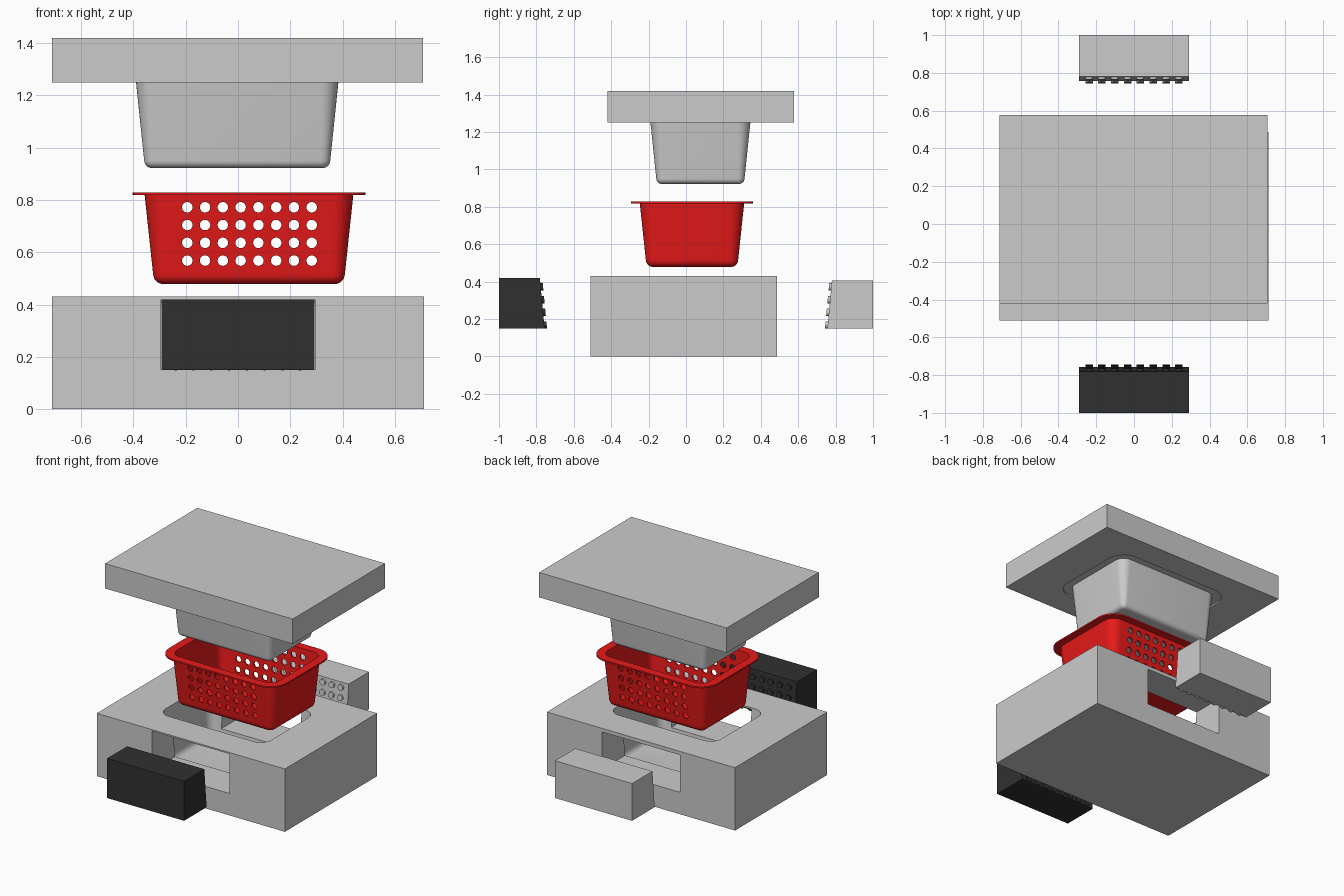
import bpy, bmesh
from math import pi, sin, cos
from mathutils import Matrix

if "Cube" in bpy.data.objects:
    bpy.data.objects.remove(bpy.data.objects["Cube"])

W, D, R, H = 0.80, 0.56, 0.08, 0.35      # basket body width, depth, corner radius, height
T, DRAFT, RIM = 0.012, 0.033, 0.046      # wall, taper per side, flange width
PITCH, HOLE_R = 0.068, 0.02


def material(name, rgb):
    m = bpy.data.materials.new(name)
    m.diffuse_color = (*rgb, 1)
    m.use_nodes = True
    m.node_tree.nodes["Principled BSDF"].inputs["Base Color"].default_value = m.diffuse_color
    return m


def finish(name, bm, loc=(0, 0, 0), mat=None):
    bmesh.ops.recalc_face_normals(bm, faces=bm.faces[:])
    me = bpy.data.meshes.new(name)
    bm.to_mesh(me)
    bm.free()
    ob = bpy.data.objects.new(name, me)
    bpy.context.collection.objects.link(ob)
    ob.location = loc
    if mat:
        me.materials.append(mat)
    return ob


def activate(ob):
    bpy.ops.object.select_all(action='DESELECT')
    ob.select_set(True)
    bpy.context.view_layer.objects.active = ob


def boolean(ob, tool, op='DIFFERENCE'):
    bpy.context.view_layer.update()
    activate(ob)
    mod = ob.modifiers.new("cut", 'BOOLEAN')
    mod.operation, mod.object, mod.solver = op, tool, 'EXACT'
    bpy.ops.object.modifier_apply(modifier=mod.name)
    bpy.data.objects.remove(tool)


def smooth(ob):
    activate(ob)
    bpy.ops.object.shade_smooth_by_angle(angle=pi / 6)


def ring(inset, z, n=8):
    """Rounded rectangle offset inwards from the basket's top outline."""
    r = max(R - inset, 0.004)
    x, y = W / 2 - inset - r, D / 2 - inset - r
    pts = []
    for q, (sx, sy) in enumerate([(1, 1), (-1, 1), (-1, -1), (1, -1)]):
        for i in range(n + 1):
            a = (q + i / n) * pi / 2
            pts.append((sx * x + r * cos(a), sy * y + r * sin(a), z))
    return pts


def tub(inset, floor, f, n=6):
    """Tapered tub wall with a filleted bottom, listed bottom to top."""
    low = inset + DRAFT * (H - floor) / H
    prof = [(low + f * (1 - sin(a)), floor + f * (1 - cos(a)))
            for a in [i / n * pi / 2 for i in range(n + 1)]]
    return prof + [(inset, H)]


def loft(name, profile, loc, mat=None):
    bm = bmesh.new()
    loops = [[bm.verts.new(p) for p in ring(*s)] for s in profile]
    k = len(loops[0])
    for a, b in zip(loops, loops[1:]):
        for i in range(k):
            j = (i + 1) % k
            bm.faces.new((a[i], a[j], b[j], b[i]))
    bm.faces.new(loops[0])
    bm.faces.new(loops[-1])
    return finish(name, bm, loc, mat)


def box(name, x0, x1, y0, y1, z0, z1):
    bm = bmesh.new()
    bmesh.ops.create_cube(bm, size=1, matrix=Matrix.Translation(
        ((x0 + x1) / 2, (y0 + y1) / 2, (z0 + z1) / 2))
        @ Matrix.Diagonal((x1 - x0, y1 - y0, z1 - z0, 1)))
    return finish(name, bm)


def pegs(bm, y, length, z0):
    """8 x 4 grid of cylinders along y."""
    for c in range(8):
        for r in range(4):
            bmesh.ops.create_cone(
                bm, cap_ends=True, segments=24, radius1=HOLE_R, radius2=HOLE_R, depth=length,
                matrix=Matrix.Translation(((c - 3.5) * PITCH, y, z0 + r * PITCH))
                @ Matrix.Rotation(pi / 2, 4, 'X'))


red = material("red_plastic", (0.8, 0.01, 0.01))
black = material("black_steel", (0.03, 0.03, 0.03))
outer, inner = tub(0, 0, 0.04), tub(T, T, 0.03)

# Basket with flange and perforated long sides
outer[-1] = (0.001, H - 0.01)
basket = loft("basket", outer + [(-RIM, H - 0.01), (-RIM, H)] + inner[::-1],
              (0.042, 0.032, 0.478), red)
bm = bmesh.new()
pegs(bm, 0, 1, 0.09)
boolean(basket, finish("hole_cutter", bm, (0.044, 0.032, 0.478)))
smooth(basket)

# Upper mould plate with flange recess and core
plate = box("upper_mould", -0.712, 0.708, -0.42, 0.577, 1.25, 1.42)
centre = (-0.003, 0.077, 0.91)
boolean(plate, loft("recess_cutter", [(-RIM, H - 0.03), (-RIM, H)], centre))
boolean(plate, loft("core", inner + [(T, H + 0.03)], centre), 'UNION')
smooth(plate)

# Lower mould block with cavity and side slots
base = box("lower_mould", -0.712, 0.712, -0.51, 0.487, 0, 0.43)
boolean(base, loft("cavity_cutter", tub(0, 0, 0.04) + [(0, H + 0.05)], (0, -0.011, 0.08)))
boolean(base, box("front_slot_cutter", -0.294, 0.294, -0.6, -0.15, 0.15, 0.42))
boolean(base, box("back_slot_cutter", -0.294, 0.294, 0.15, 0.6, 0.15, 0.405))
smooth(base)


def slider(name, side, top, mat=None):
    """Side block with a sloped inner face carrying the hole pins."""
    bm = bmesh.new()
    slope, face, low = DRAFT / H, 0.756, 0.15
    pegs(bm, face, 0.026, 0.168)
    for v in bm.verts:                       # pin ends follow the slope
        v.co.y += slope * (v.co.z - low)
    prof = [(1, low), (face, low), (face + slope * (top - low), top), (1, top)]
    ends = [[bm.verts.new((x, y, z)) for y, z in prof] for x in (-0.292, 0.292)]
    for i in range(4):
        j = (i + 1) % 4
        bm.faces.new((ends[0][i], ends[0][j], ends[1][j], ends[1][i]))
    bm.faces.new(ends[0])
    bm.faces.new(ends[1])
    for v in bm.verts:
        v.co.y *= side
    smooth(finish(name, bm, (0, 0, 0), mat))


# Front and back sliders
slider("front_slider", -1, 0.42, black)
slider("back_slider", 1, 0.405)
